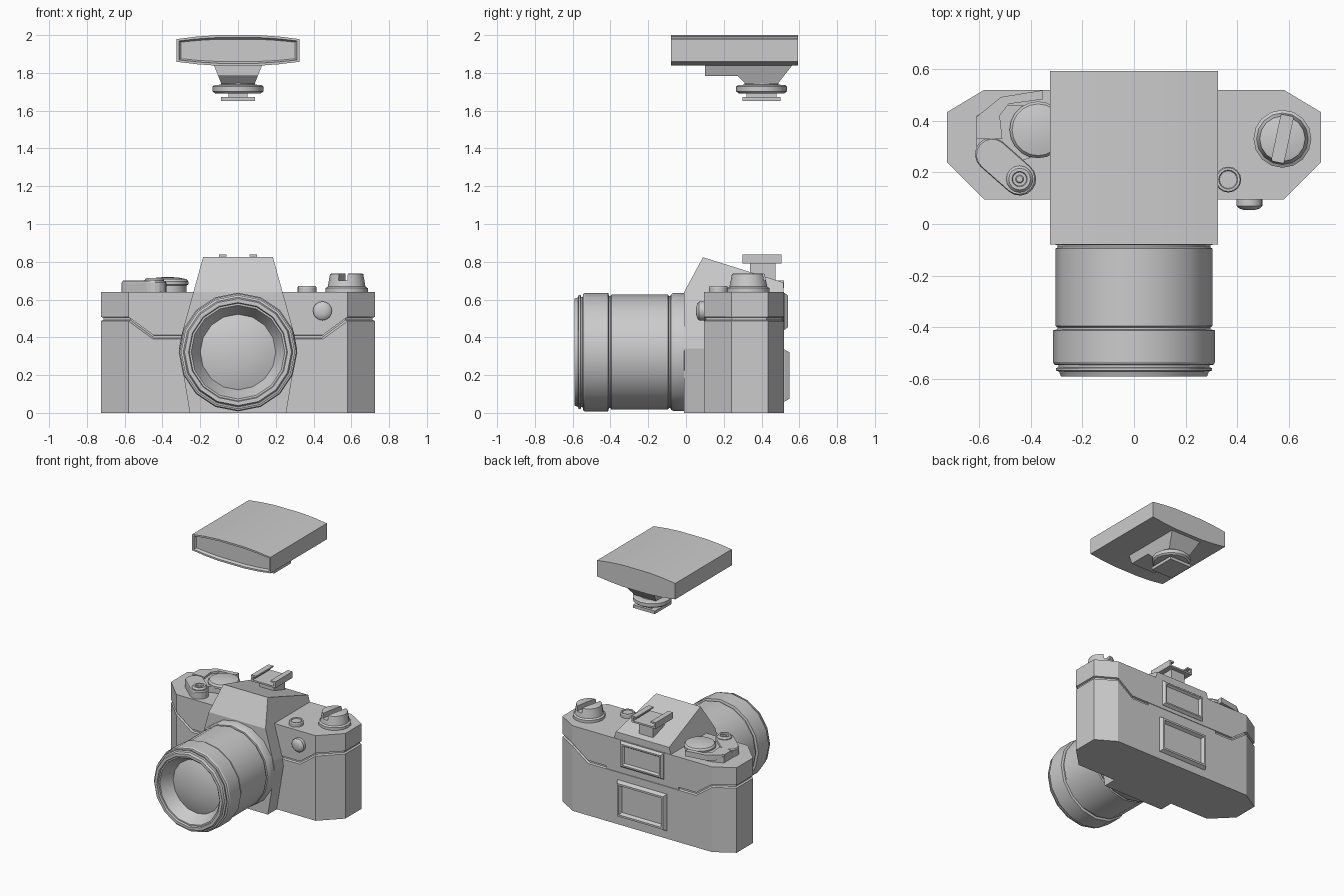
import bpy, bmesh
from math import sin, cos, pi, atan2, radians
from mathutils import Matrix, Vector

if "Cube" in bpy.data.objects:
    bpy.data.objects.remove(bpy.data.objects["Cube"])


def loft(name, rings, smooth=False):
    """Skin a stack of equal-length rings and cap both ends."""
    bm = bmesh.new()
    vs = [[bm.verts.new(p) for p in r] for r in rings]
    n = len(rings[0])
    for a, b in zip(vs, vs[1:]):
        for i in range(n):
            j = (i + 1) % n
            bm.faces.new((a[i], a[j], b[j], b[i]))
    bm.faces.new(vs[0][::-1])
    bm.faces.new(vs[-1])
    bmesh.ops.recalc_face_normals(bm, faces=bm.faces)
    me = bpy.data.meshes.new(name)
    bm.to_mesh(me)
    bm.free()
    ob = bpy.data.objects.new(name, me)
    bpy.context.collection.objects.link(ob)
    if smooth:
        bpy.ops.object.select_all(action='DESELECT')
        ob.select_set(True)
        bpy.context.view_layer.objects.active = ob
        bpy.ops.object.shade_smooth_by_angle(angle=radians(30))
    return ob


def lathe(name, profile, c, axis='Z', n=16):
    """Profile of (radius, height) pairs around a centre; axis Z or Y."""
    rings = []
    for r, h in profile:
        ring = []
        for i in range(n):
            t = 2 * pi * i / n
            u, v = r * cos(t), r * sin(t)
            ring.append((c[0] + u, c[1] + v, h) if axis == 'Z' else (c[0] + u, h, c[1] + v))
        rings.append(ring)
    return loft(name, rings, True)


def plate(name, outline, z0, z1, bevel=0.0):
    """Vertical prism from an xy outline, with optional top inset."""
    cx = sum(p[0] for p in outline) / len(outline)
    cy = sum(p[1] for p in outline) / len(outline)
    rings = [[(x, y, z0) for x, y in outline]]
    if bevel:
        rings.append([(x, y, z1 - bevel) for x, y in outline])
    k = 1 - bevel * 6
    rings.append([(cx + (x - cx) * k, cy + (y - cy) * k, z1) for x, y in outline])
    return loft(name, rings)


def rect(x0, x1, y0, y1):
    return [(x0, y0), (x1, y0), (x1, y1), (x0, y1)]


def box(name, x0, x1, y0, y1, z0, z1):
    return plate(name, rect(x0, x1, y0, y1), z0, z1)


# Body shell with a stepped groove running all around
half = [(.45, .095), (.58, .095), (.725, .24), (.725, .433), (.58, .52), (.45, .52)]
foot = half + [(-x, y) for x, y in reversed(half)]


def body_ring(z, inset=0.0):
    sx, sy = 1 - inset / .72, 1 - inset / .21
    return [(x * sx, .308 + (y - .308) * sy,
             z if z in (0, .64) else z + (.5 if abs(x) > .5 else .405)) for x, y in foot]


loft("body", [body_ring(0), body_ring(-.014), body_ring(-.008, .012),
              body_ring(.004, .012), body_ring(.008), body_ring(.64)])

# Central housing with sloping roof
rings = [[(x, y, z) for x, y in rect(-w, w, -.01, .517)]
         for w, z in ((.255, 0), (.312, .34), (.30, .41), (.236, .64))]
rings.append([(-.185, .09, .824), (.185, .09, .824), (.222, .517, .69), (-.222, .517, .69)])
loft("prism_housing", rings)

# Lens barrel, front cone and domed glass
lathe("lens", [(.30, 0), (.313, -.01), (.313, -.065), (.305, -.08), (.296, -.082), (.296, -.09),
               (.304, -.095), (.304, -.395), (.297, -.4), (.297, -.408), (.314, -.412),
               (.314, -.535), (.308, -.545), (.292, -.547), (.292, -.555), (.302, -.558),
               (.302, -.568), (.29, -.572), (.283, -.59), (.262, -.59), (.258, -.575),
               (.248, -.575), (.2, -.485), (.15, -.503), (.08, -.515), (.02, -.519)],
      (0, .322), 'Y')


# Framed windows on the back
def back_frame(name, w, z0, z1, depth, border):
    def ring(i, y):
        return [(x, y, z) for x, z in rect(-w + i, w - i, z0 + i, z1 - i)]
    loft(name, [ring(0, .51), ring(0, .522), ring(.014, depth), ring(border * .7, depth),
                ring(border, .524)])


back_frame("eyepiece", .18, .44, .635, .54, .035)
back_frame("back_window", .205, .06, .335, .547, .04)

# Accessory shoe: foot, plate, rails and lips
box("shoe_foot", -.06, .06, .34, .475, .68, .80)
box("shoe_plate", -.1, .1, .30, .505, .79, .802)
for s, side in ((-1, "left"), (1, "right")):
    box("shoe_rail_" + side, *sorted((s * .1, s * .086)), .30, .505, .795, .838)
    box("shoe_lip_" + side, *sorted((s * .1, s * .06)), .30, .505, .827, .838)

# Rewind knob with a slot cut across the top
kc = (.575, .33)
knob = lathe("rewind_knob", [(.112, .635), (.112, .66), (.1, .668), (.088, .735), (.08, .738)], kc)
cut = box("slot_cutter", -.024, .024, -.2, .2, .7, .8)
cut.data.transform(Matrix.Translation(Vector((*kc, 0))) @ Matrix.Rotation(radians(-12), 4, 'Z'))
cut.hide_render = True
mod = knob.modifiers.new("slot", 'BOOLEAN')
mod.object, mod.operation, mod.solver = cut, 'DIFFERENCE', 'EXACT'
bpy.context.view_layer.objects.active = knob
bpy.ops.object.modifier_apply(modifier="slot")
bpy.data.objects.remove(cut)

# Small buttons on the top and front
lathe("top_button", [(.05, .635), (.05, .665), (.046, .671), (.037, .671), (.034, .666)], (.365, .172))
lathe("front_button", [(.05, .1), (.05, .07), (.04, .06), (.02, .054)], (.447, .54), 'Y')

# Capsule base holding the shutter release
a, b, r = (-.552, .27), (-.443, .174), .064
t0 = atan2(b[1] - a[1], b[0] - a[0])
capsule = [(c[0] + r * cos(t0 + o + pi * i / 8), c[1] + r * sin(t0 + o + pi * i / 8))
           for c, o in ((b, -pi / 2), (a, pi / 2)) for i in range(9)]
plate("release_base", capsule, .635, .697, .008)
lathe("shutter_release", [(.052, .69), (.052, .703), (.042, .715), (.03, .715), (.027, .706),
                          (.016, .706), (.012, .711)], b)

# Winding lever and dial
plate("lever_base", [(-.61, .28), (-.53, .22), (-.42, .25), (-.31, .29), (-.285, .37),
                     (-.33, .455), (-.48, .46), (-.54, .45), (-.61, .42)], .635, .685)
lever = [(-.61, .415), (-.515, .492), (-.355, .518), (-.355, .483), (-.485, .465),
         (-.52, .42), (-.51, .33), (-.61, .33)]
loft("winding_lever", [[(x, y, z) for x, y in lever] for z in (.66, .70)])
lathe("dial", [(.1, .64), (.1, .675), (.11, .68), (.11, .695), (.1, .708), (.06, .716), (.02, .719)],
      (-.372, .365), n=20)


# Flash head: bowed top and bottom, recessed front panel
def head_ring(y, i):
    top = [(.325, .06), (.22, .073), (.11, .081), (-.11, .081), (-.22, .073), (-.325, .06)]
    ring = top + [(x, -z) for x, z in reversed(top)]
    sx, sz = 1 - i / .325, 1 - i / .081
    return [(x * sx, y, 1.919 + z * sz) for x, z in ring]


loft("flash_head", [head_ring(-.06, .022), head_ring(-.065, .017), head_ring(-.08, .013),
                    head_ring(-.08, 0), head_ring(.592, 0)], True)

# Tapered flash neck
neck = [(.1, 1.845), (.1, 1.783), (.275, 1.783), (.315, 1.742), (.485, 1.742), (.567, 1.845)]
loft("flash_neck", [[(s * (.088 + (z - 1.742) * .4), y, z) for y, z in neck] for s in (-1, 1)])

# Locking wheel and mounting foot
lathe("locking_wheel", [(.09, 1.75), (.09, 1.738), (.125, 1.735), (.134, 1.728), (.134, 1.702),
                        (.122, 1.692), (.09, 1.69)], (0, .4))
box("mount_stem", -.05, .05, .32, .48, 1.665, 1.70)
box("mount_foot", -.09, .09, .30, .5, 1.65, 1.673)
